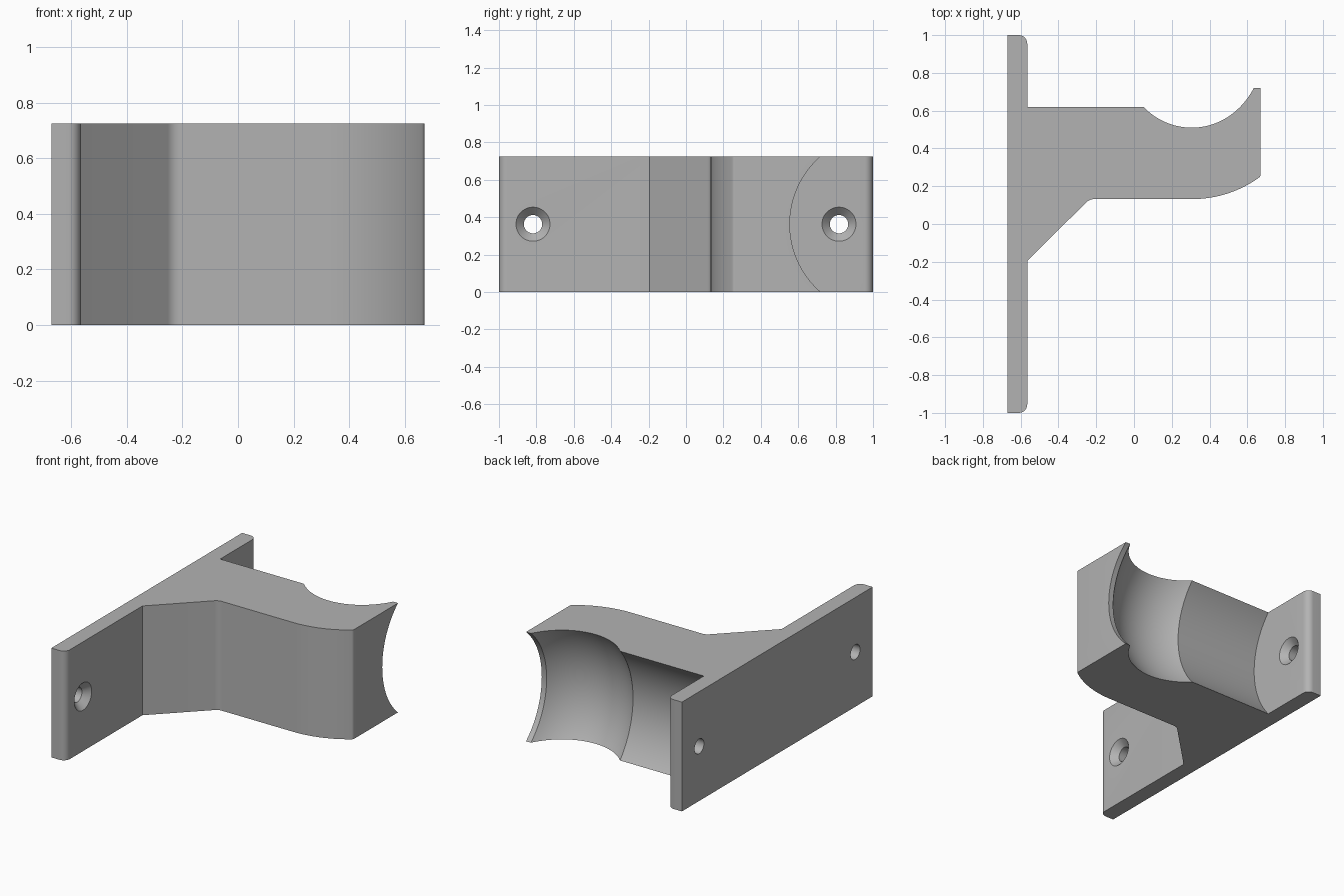
import bpy, bmesh, math
from mathutils import Vector

if "Cube" in bpy.data.objects:
    bpy.data.objects.remove(bpy.data.objects["Cube"])

H = 0.725            # bracket height
MID = H / 2
AXIS_Y = 1.036       # axis of the rest groove

grey = bpy.data.materials.new("grey")
grey.diffuse_color = (0.45, 0.45, 0.45, 1)
grey.use_nodes = True
grey.node_tree.nodes["Principled BSDF"].inputs["Base Color"].default_value = grey.diffuse_color


def make_object(name, bm):
    bmesh.ops.recalc_face_normals(bm, faces=bm.faces)
    mesh = bpy.data.meshes.new(name)
    bm.to_mesh(mesh)
    bm.free()
    obj = bpy.data.objects.new(name, mesh)
    bpy.context.collection.objects.link(obj)
    mesh.materials.append(grey)
    return obj


def fillet(prev, corner, nxt, r, steps=8):
    """Points of a round corner of radius r."""
    p, c, n = Vector(prev), Vector(corner), Vector(nxt)
    a, b = (p - c).normalized(), (n - c).normalized()
    half = a.angle(b) / 2
    centre = c + (a + b).normalized() * (r / math.sin(half))
    start = c + a * (r / math.tan(half)) - centre
    end = c + b * (r / math.tan(half)) - centre
    full = start.angle(end)
    pts = []
    for i in range(steps + 1):
        t = i / steps
        v = (start * math.sin((1 - t) * full) + end * math.sin(t * full)) / math.sin(full)
        pts.append(tuple(centre + v))
    return pts


def revolve(name, profile, y, z, segs):
    """Solid of revolution about an x-directed axis, profile of (x, radius)."""
    bm = bmesh.new()
    rings = []
    for x, r in profile:
        rings.append([bm.verts.new((x, y + r * math.cos(2 * math.pi * i / segs),
                                    z + r * math.sin(2 * math.pi * i / segs)))
                      for i in range(segs)])
    for a, b in zip(rings, rings[1:]):
        for i in range(segs):
            j = (i + 1) % segs
            bm.faces.new((a[i], a[j], b[j], b[i]))
    bm.faces.new(rings[0])
    bm.faces.new(rings[-1])
    obj = make_object(name, bm)
    obj.hide_render = True
    return obj


# Bracket outline: wall plate, gusset and arm
XB, XF, XT = -0.67, -0.565, 0.67
outline = [(XB, 1), (XB, -1)]
outline += fillet((XB, -1), (XF, -1), (XF, 0), 0.045)
outline += [(XF, -0.195)]
outline += fillet((XF, -0.195), (-0.235, 0.132), (0.3, 0.132), 0.06)
R = 0.6
arc = [(0.31 + R * math.sin(a), 0.132 + R - R * math.cos(a))
       for a in [math.radians(36.87) * i / 16 for i in range(17)]]
outline += arc[:-1]
outline += fillet(arc[-2], (XT, 0.252), (XT, 0.7), 0.02, 5)
outline += [(XT, 0.8), (XF, 0.8)]
outline += fillet((XF, 0.8), (XF, 1), (XB, 1), 0.045)

bm = bmesh.new()
base = bm.faces.new([bm.verts.new((x, y, 0)) for x, y in outline])
top = bmesh.ops.extrude_face_region(bm, geom=[base])["geom"]
bmesh.ops.translate(bm, vec=(0, 0, H), verts=[v for v in top if isinstance(v, bmesh.types.BMVert)])
bracket = make_object("wall_bracket", bm)

# Groove cutter: plain channel, bulged seat, narrow lip at the tip
r_channel, r_lip, r_arc, seat_x = 0.552, 0.481, 0.42, 0.306
arc_base = 0.639 - r_arc
a0 = math.acos((r_channel - arc_base) / r_arc)
a1 = math.acos((r_lip - arc_base) / r_arc)
groove = [(XF, r_channel)]
for i in range(33):
    a = -a0 + (a0 + a1) * i / 32
    groove.append((seat_x + r_arc * math.sin(a), arc_base + r_arc * math.cos(a)))
groove.append((0.8, r_lip))
cutters = [revolve("groove_cutter", groove, AXIS_Y, MID, 128)]

# Countersunk screw holes
for y in (-0.818, 0.818):
    cutters.append(revolve("screw_hole_cutter",
                           [(-0.75, 0.049), (XF - 0.042, 0.049), (XF, 0.091), (XF + 0.03, 0.091)],
                           y, MID, 48))

for cutter in cutters:
    mod = bracket.modifiers.new("cut", "BOOLEAN")
    mod.operation = "DIFFERENCE"
    mod.solver = "EXACT"
    mod.object = cutter
    bpy.ops.object.select_all(action="DESELECT")
    bpy.context.view_layer.objects.active = bracket
    bracket.select_set(True)
    bpy.ops.object.modifier_apply(modifier=mod.name)
for cutter in cutters:
    bpy.data.objects.remove(cutter)

bpy.ops.object.shade_smooth_by_angle(angle=math.radians(25))
